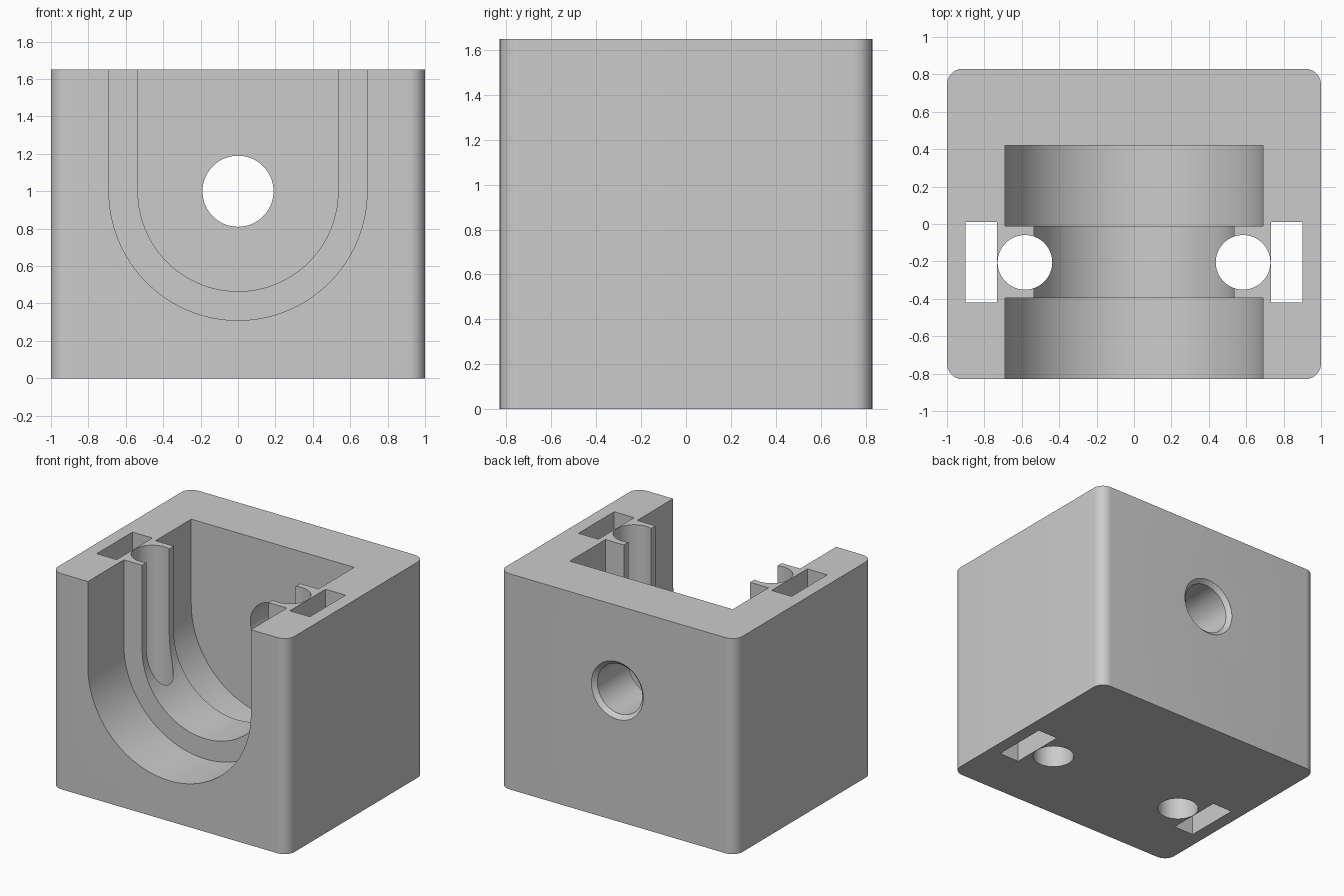
import bpy, bmesh
from math import pi, sin, cos
from mathutils import Matrix, Vector

cube = bpy.data.objects.get("Cube")
if cube:
    bpy.data.objects.remove(cube, do_unlink=True)

AXIS_Z = 1.0                     # height of the bore axis
HALF_X, HALF_Y, TOP = 1.0, 0.83, 1.65

grey = bpy.data.materials.new("plain_grey")
grey.use_nodes = True
grey.diffuse_color = (0.6, 0.6, 0.6, 1)
grey.node_tree.nodes["Principled BSDF"].inputs["Base Color"].default_value = (0.6, 0.6, 0.6, 1)


def make_object(name, bm):
    bmesh.ops.recalc_face_normals(bm, faces=bm.faces)
    mesh = bpy.data.meshes.new(name)
    bm.to_mesh(mesh)
    bm.free()
    mesh.materials.append(grey)
    obj = bpy.data.objects.new(name, mesh)
    bpy.context.collection.objects.link(obj)
    return obj


def box(name, low, high):
    low, high = Vector(low), Vector(high)
    bm = bmesh.new()
    bmesh.ops.create_cube(bm, size=1)
    bmesh.ops.scale(bm, vec=high - low, verts=bm.verts)
    bmesh.ops.translate(bm, vec=(low + high) / 2, verts=bm.verts)
    return make_object(name, bm)


def rod(name, r1, r2, depth, centre, along_y=False):
    bm = bmesh.new()
    turn = Matrix.Rotation(-pi / 2, 4, 'X') if along_y else Matrix()
    bmesh.ops.create_cone(bm, cap_ends=True, segments=64, radius1=r1, radius2=r2,
                          depth=depth, matrix=Matrix.Translation(centre) @ turn)
    return make_object(name, bm)


def u_channel(name, radius, y0, y1):
    """Half round trough, open at the top, extruded along y."""
    n = 64
    outline = [(radius, TOP + 0.2)]
    outline += [(radius * cos(pi * i / n), AXIS_Z - radius * sin(pi * i / n)) for i in range(n + 1)]
    outline += [(-radius, TOP + 0.2)]
    bm = bmesh.new()
    face = bm.faces.new([bm.verts.new((x, y0, z)) for x, z in outline])
    out = bmesh.ops.extrude_face_region(bm, geom=[face])
    moved = [v for v in out["geom"] if isinstance(v, bmesh.types.BMVert)]
    bmesh.ops.translate(bm, vec=(0, y1 - y0, 0), verts=moved)
    return make_object(name, bm)


# Block with rounded upright corners
block = box("holder_block", (-HALF_X, -HALF_Y, 0), (HALF_X, HALF_Y, TOP))
bm = bmesh.new()
bm.from_mesh(block.data)
upright = [e for e in bm.edges if abs(e.verts[0].co.z - e.verts[1].co.z) > 1]
bmesh.ops.bevel(bm, geom=upright, offset=0.085, segments=10, profile=0.5, affect='EDGES')
bm.to_mesh(block.data)
bm.free()

# Stepped trough, shaft hole with chamfered rim
cutters = [
    u_channel("narrow_trough_cutter", 0.535, -0.6, 0.2),
    u_channel("front_trough_cutter", 0.69, -1.0, -0.395),
    u_channel("rear_trough_cutter", 0.69, -0.012, 0.42),
    rod("shaft_hole_cutter", 0.19, 0.19, 0.8, (0, 0.7, AXIS_Z), True),
    rod("shaft_chamfer_cutter", 0.19, 0.25, 0.06, (0, HALF_Y, AXIS_Z), True),
]
# Bolt holes and strap slots through both side walls
for side in (-1, 1):
    xs = sorted((side * 0.733, side * 0.902))
    cutters.append(rod("bolt_hole_cutter", 0.146, 0.146, 2.4, (side * 0.583, -0.205, 0.8)))
    cutters.append(box("strap_slot_cutter", (xs[0], -0.42, -0.2), (xs[1], 0.012, 2)))

bpy.context.view_layer.objects.active = block
for cutter in cutters:
    mod = block.modifiers.new(cutter.name, 'BOOLEAN')
    mod.operation = 'DIFFERENCE'
    mod.solver = 'EXACT'
    mod.object = cutter
    bpy.ops.object.modifier_apply(modifier=mod.name)
    bpy.data.objects.remove(cutter, do_unlink=True)

bpy.ops.object.select_all(action='DESELECT')
block.select_set(True)
bpy.ops.object.shade_smooth_by_angle(angle=pi / 6)
